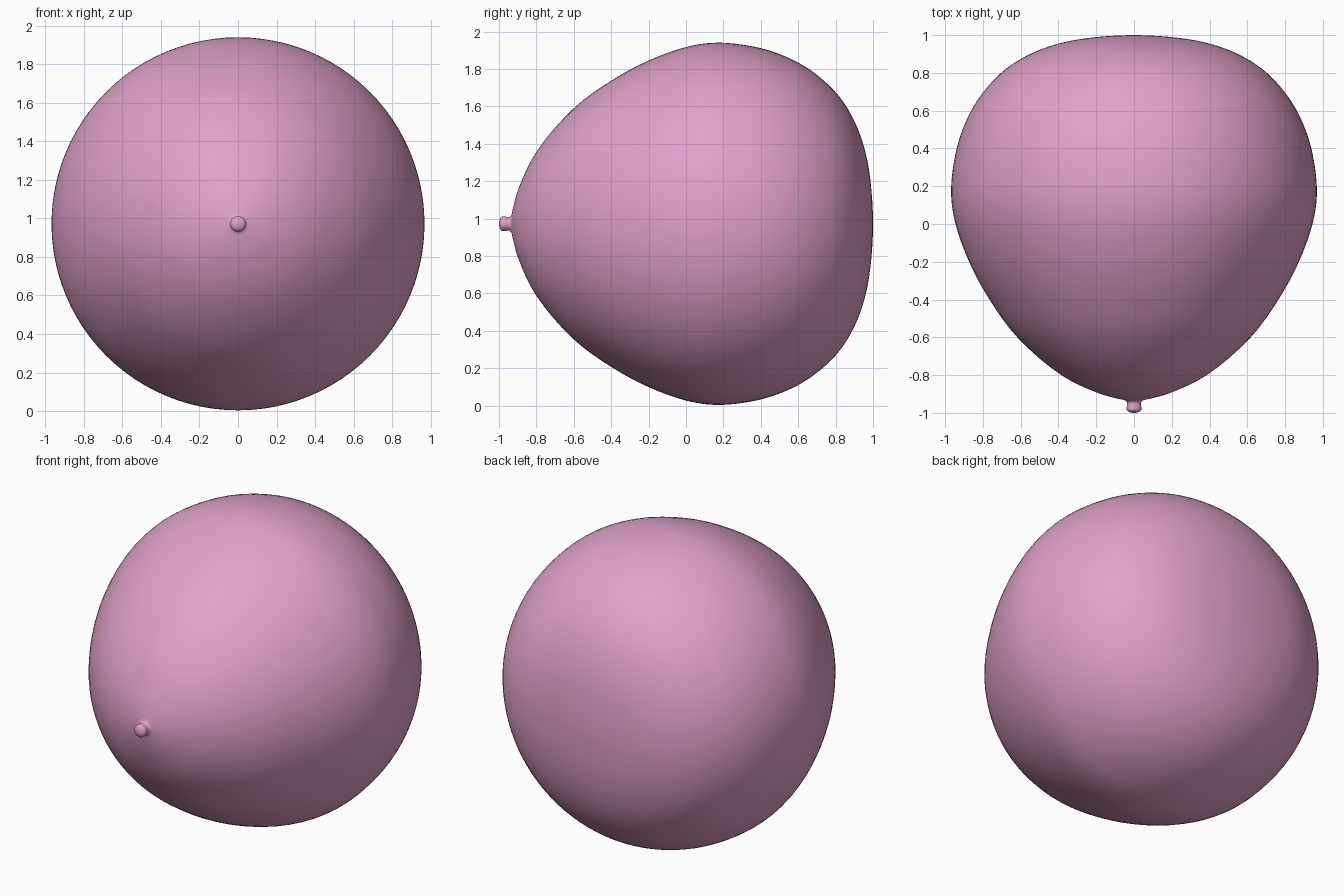
import bpy, bmesh, math
from mathutils import Vector

if "Cube" in bpy.data.objects:
    bpy.data.objects.remove(bpy.data.objects["Cube"])

CENTRE_Z = 0.972
SEGMENTS = 96

# Profile (y, radius) from the tied tip to the flattened back
profile = [(-1.0, 0.0), (-0.997, 0.02), (-0.985, 0.038), (-0.965, 0.038), (-0.948, 0.036),
           (-0.935, 0.045), (-0.925, 0.085), (-0.895, 0.19), (-0.8, 0.385),
           (-0.6, 0.618), (-0.4, 0.765), (-0.2, 0.873), (0.0, 0.945),
           (0.15, 0.968), (0.3, 0.958), (0.45, 0.925), (0.6, 0.862), (0.72, 0.78),
           (0.82, 0.68), (0.9, 0.55), (0.955, 0.4), (0.985, 0.24), (1.0, 0.0)]


def smooth_curve(pts, steps):
    # Centripetal-style spline through the points, mirrored at both poles
    pts = [Vector(p) for p in pts]
    pts = [Vector((pts[1].x, -pts[1].y))] + pts + [Vector((pts[-2].x, -pts[-2].y))]
    out = []
    for p0, p1, p2, p3 in zip(pts, pts[1:], pts[2:], pts[3:]):
        d0, d1, d2 = ((b - a).length ** 0.5 for a, b in ((p0, p1), (p1, p2), (p2, p3)))
        m1 = (p1 - p0) / d0 - (p2 - p0) / (d0 + d1) + (p2 - p1) / d1
        m2 = (p2 - p1) / d1 - (p3 - p1) / (d1 + d2) + (p3 - p2) / d2
        m1, m2 = m1 * d1, m2 * d1
        for i in range(steps):
            t = i / steps
            out.append(p1 * (2*t**3 - 3*t**2 + 1) + m1 * (t**3 - 2*t**2 + t)
                       + p2 * (3*t**2 - 2*t**3) + m2 * (t**3 - t**2))
    return out + [pts[-2]]


# Balloon body with its knot, spun around the y axis
bm = bmesh.new()
curve = smooth_curve(profile, 4)
verts = [bm.verts.new((0, p.x, max(p.y, 0))) for p in curve]
edges = [bm.edges.new(pair) for pair in zip(verts, verts[1:])]
bmesh.ops.spin(bm, geom=verts + edges, cent=(0, 0, 0), axis=(0, 1, 0),
               angle=math.tau, steps=SEGMENTS)
bmesh.ops.remove_doubles(bm, verts=bm.verts, dist=0.0001)
bmesh.ops.recalc_face_normals(bm, faces=bm.faces)
for f in bm.faces:
    f.smooth = True
mesh = bpy.data.meshes.new("balloon")
bm.to_mesh(mesh)
bm.free()
balloon = bpy.data.objects.new("balloon", mesh)
balloon.location.z = CENTRE_Z
bpy.context.collection.objects.link(balloon)

# Pink rubber
mat = bpy.data.materials.new("pink_rubber")
mat.diffuse_color = (0.75, 0.36, 0.58, 1)
mat.use_nodes = True
mat.node_tree.nodes["Principled BSDF"].inputs["Base Color"].default_value = mat.diffuse_color
mesh.materials.append(mat)
